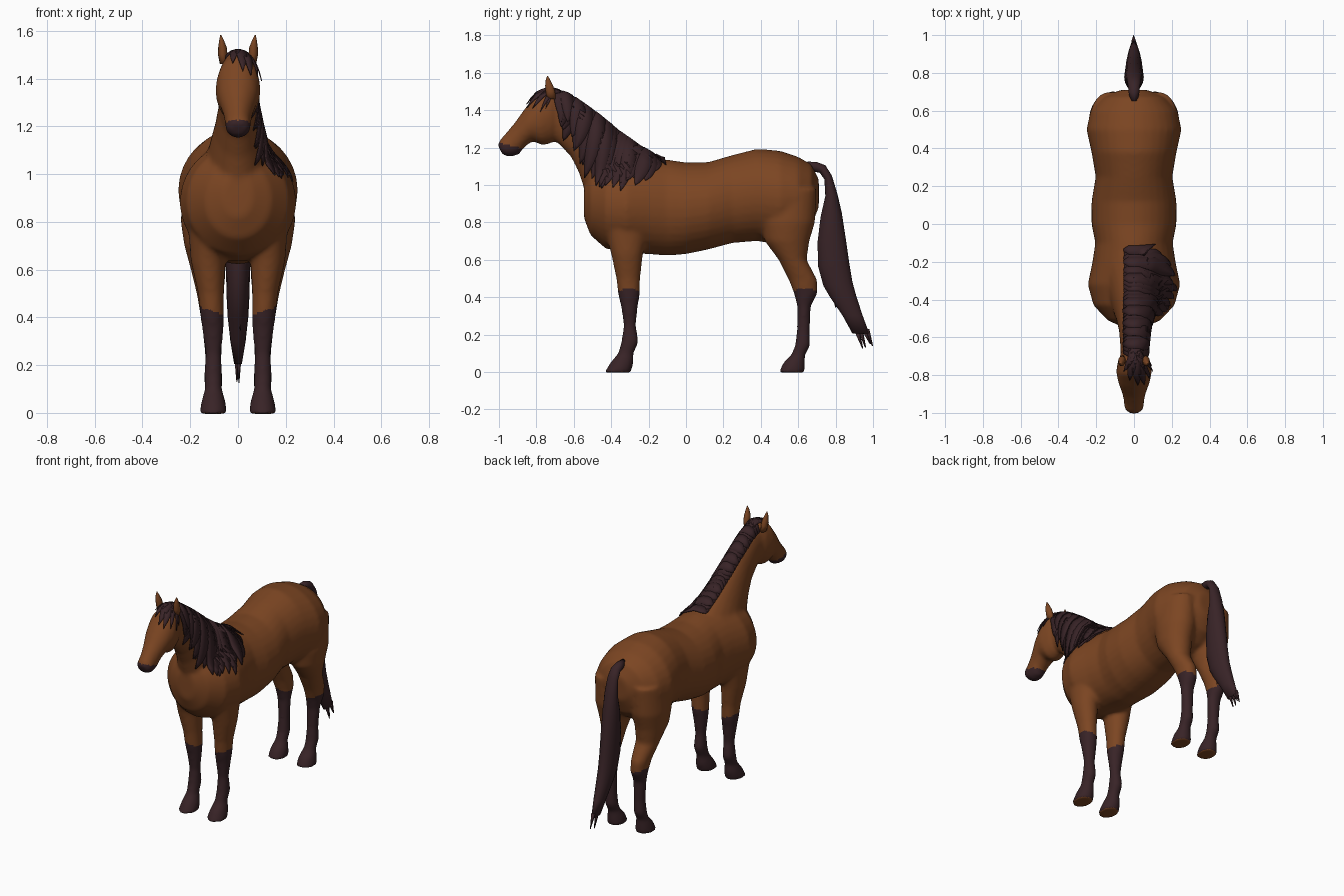
import bpy, bmesh, math, random
from mathutils import Vector
from mathutils.bvhtree import BVHTree

random.seed(4)
if "Cube" in bpy.data.objects:
    bpy.data.objects.remove(bpy.data.objects["Cube"])


def material(name, rgb):
    m = bpy.data.materials.new(name)
    m.use_nodes = True
    m.diffuse_color = (*rgb, 1)
    m.node_tree.nodes["Principled BSDF"].inputs["Base Color"].default_value = (*rgb, 1)
    m.node_tree.nodes["Principled BSDF"].inputs["Roughness"].default_value = 0.8
    return m


COAT = material("bay coat", (0.2, 0.06, 0.016))
DARK = material("dark points", (0.04, 0.017, 0.02))


def make_object(name, bm, *mats):
    bmesh.ops.recalc_face_normals(bm, faces=bm.faces)
    mesh = bpy.data.meshes.new(name)
    bm.to_mesh(mesh)
    bm.free()
    obj = bpy.data.objects.new(name, mesh)
    bpy.context.collection.objects.link(obj)
    for m in mats:
        mesh.materials.append(m)
    mesh.shade_smooth()
    return obj


def loft(bm, stations, sides=24, side=1):
    """Skin ellipses; each spans two (y, z) points, with a half width and centre x."""
    rings = []
    for ya, za, yb, zb, w, x in stations:
        a, b = Vector((side * x, ya, za)), Vector((side * x, yb, zb))
        mid, half = (a + b) / 2, (a - b) / 2
        ring = []
        for i in range(sides):
            t = math.tau * i / sides
            ring.append(bm.verts.new(mid + half * math.cos(t) + Vector((w * math.sin(t), 0, 0))))
        rings.append(ring)
    for r, s in zip(rings, rings[1:]):
        for i in range(sides):
            j = (i + 1) % sides
            bm.faces.new((r[i], r[j], s[j], s[i]))
    bm.faces.new(rings[0])
    bm.faces.new(rings[-1])


# Torso: y, bottom z, top z, half width
torso = [(-.545, .82, 1.0, .06), (-.51, .73, 1.06, .14), (-.43, .66, 1.11, .215),
         (-.32, .635, 1.13, .245), (-.2, .63, 1.14, .22), (-.1, .622, 1.135, .205),
         (0, .63, 1.12, .225), (.12, .655, 1.122, .225), (.25, .69, 1.16, .203),
         (.38, .7, 1.193, .225), (.5, .68, 1.183, .252), (.6, .72, 1.15, .23),
         (.67, .78, 1.11, .17), (.71, .88, 1.03, .07)]
# Neck and head: upper point, lower point, half width
neck = [(-.1, 1.12, -.5, .82, .17), (-.24, 1.2, -.545, .98, .125), (-.38, 1.3, -.575, 1.07, .098),
        (-.5, 1.395, -.615, 1.15, .08), (-.62, 1.48, -.68, 1.22, .072), (-.7, 1.51, -.74, 1.25, .07)]
head = [(-.66, 1.48, -.67, 1.28, .055), (-.73, 1.52, -.715, 1.225, .085), (-.8, 1.49, -.765, 1.21, .095),
        (-.86, 1.41, -.82, 1.235, .083), (-.92, 1.327, -.865, 1.2, .063), (-.965, 1.275, -.895, 1.16, .054),
        (-.995, 1.24, -.94, 1.15, .053), (-1.007, 1.215, -.98, 1.16, .036)]
# Legs: z, front y, back y, half width, centre x
front_leg = [(.85, -.46, -.18, .085, .13), (.63, -.4, -.23, .072, .125), (.5, -.373, -.245, .054, .113),
             (.41, -.362, -.247, .05, .108), (.35, -.347, -.258, .045, .105), (.25, -.333, -.268, .033, .103),
             (.16, -.346, -.253, .038, .104), (.1, -.363, -.28, .036, .103), (.05, -.405, -.28, .05, .103),
             (-.004, -.437, -.295, .059, .103)]
hind_leg = [(.98, .42, .7, .1, .13), (.8, .4, .69, .11, .13), (.7, .42, .66, .095, .13),
            (.6, .495, .645, .073, .125), (.49, .55, .703, .056, .115), (.42, .577, .704, .05, .11),
            (.35, .595, .667, .042, .106), (.22, .593, .662, .035, .103), (.14, .582, .664, .039, .104),
            (.09, .562, .637, .037, .103), (.05, .52, .637, .05, .103), (-.004, .495, .635, .058, .103)]

bm = bmesh.new()
loft(bm, [(y, hi, y, lo, w, 0) for y, lo, hi, w in torso], 32)
loft(bm, [(*s, 0) for s in neck])
loft(bm, [(*s, 0) for s in head])
for side in (-1, 1):
    for leg in (front_leg, hind_leg):
        loft(bm, [(a, z, b, z, w, x) for z, a, b, w, x in leg], 24, side)
body = make_object("body", bm)

# Fuse the overlapping masses into one smooth skin
fuse = body.modifiers.new("fuse", "REMESH")
fuse.mode, fuse.voxel_size = "VOXEL", 0.011
relax = body.modifiers.new("relax", "SMOOTH")
relax.factor, relax.iterations = 0.5, 9
graph = bpy.context.evaluated_depsgraph_get()
skin = bpy.data.meshes.new_from_object(body.evaluated_get(graph))
body.modifiers.clear()
body.data = skin
skin.name = "body"
skin.materials.clear()
skin.materials.append(COAT)
skin.materials.append(DARK)
skin.shade_smooth()

# Dark stockings with bare soles, and dark muzzle
for f in skin.polygons:
    x, y, z = f.center
    stocking = z < .395 + .3 * abs(x) and not (z < .02 and f.normal.z < -.8)
    muzzle = y < -.86 and z < 1.2 - .25 * (y + .9)
    f.material_index = int(stocking or muzzle)

# Ears
for side, label in ((1, "left"), (-1, "right")):
    bm = bmesh.new()
    loft(bm, [(-.745, 1.46, -.695, 1.46, .016, .06), (-.75, 1.5, -.70, 1.5, .02, .064),
              (-.753, 1.53, -.71, 1.53, .018, .065), (-.75, 1.56, -.725, 1.56, .01, .069),
              (-.742, 1.583, -.738, 1.583, .002, .072)], 12, side)
    make_object(label + "_ear", bm, COAT)

# Hair helpers: ribbons laid over the skin
tree = BVHTree.FromPolygons([v.co for v in skin.vertices], [p.vertices[:] for p in skin.polygons])


def cast(origin, direction, lift):
    hit, normal, _, _ = tree.ray_cast(Vector(origin), Vector(direction))
    return None if hit is None else hit + normal * lift


def rest(point, lift):
    hit, normal, _, _ = tree.find_nearest(Vector(point))
    return hit + normal * lift


def ribbon(bm, rows):
    verts = [[bm.verts.new(p) for p in row] for row in rows]
    for r, s in zip(verts, verts[1:]):
        for i in range(len(r) - 1):
            bm.faces.new((r[i], r[i + 1], s[i + 1], s[i]))


def hair_object(name, bm):
    obj = make_object(name, bm, DARK)
    obj.modifiers.new("thickness", "SOLIDIFY").thickness = 0.004
    return obj


# Mane: locks cross the crest and fall on the left; crest y, tip y, tip z
fall = [(-.68, -.655, 1.36), (-.6, -.645, 1.27), (-.5, -.57, 1.13), (-.42, -.49, .98),
        (-.3, -.38, .98), (-.2, -.25, 1.01), (-.13, -.14, 1.11)]


def tip_at(y):
    for a, b in zip(fall, fall[1:]):
        if y <= b[0]:
            t = (y - a[0]) / (b[0] - a[0])
            return [a[i] + (b[i] - a[i]) * t for i in (1, 2)]
    return fall[-1][1:]


bm = bmesh.new()
LOCKS, STEPS = 26, 9
for k in range(LOCKS):
    y = -.68 + .54 * k / (LOCKS - 1)
    ty, tz = tip_at(y)
    ty += random.uniform(-.02, .02)
    tz += random.uniform(-.03, .04)
    lift = random.uniform(.008, .014)
    top = cast((0, y, 2), (0, 0, -1), 0).z
    rows = []
    for x in (-.05, -.025, 0, .025):
        w = .008 if x == -.05 else .026
        rows.append([cast((x, y + e * w, 2), (0, 0, -1), lift) or rest((x, y + e * w, top), lift)
                     for e in (-1, 0, 1)])
    for s in range(1, STEPS + 1):
        t = s / STEPS
        w = .042 * (1 - t ** 3) + .001
        row = []
        for e in (-1, 0, 1):
            py = y + (ty - y) * t + e * w * .8
            pz = top - .02 + (tz - top + .02) * t - e * w * .6
            row.append(cast((1, py, pz), (-1, 0, 0), lift) or rest((.05, py, pz), lift))
        rows.append(row)
    ribbon(bm, rows)
hair_object("mane", bm)

# Forelock: locks spread forward from the poll
bm = bmesh.new()
for tip in ((-.05, -.78, 1.48), (-.02, -.82, 1.46), (.02, -.85, 1.43), (.05, -.845, 1.41),
            (.085, -.82, 1.41), (.1, -.78, 1.39), (.1, -.75, 1.41)):
    start, tip = Vector((tip[0] * .3, -.67, 1.52)), Vector(tip)
    across = (tip - start).cross(Vector((0, -.3, 1))).normalized()
    rows = []
    for s in range(7):
        t = s / 6
        w = .026 * (1 - t ** 3) + .001
        mid = start.lerp(tip, t) + Vector((0, 0, .03 * math.sin(math.pi * t)))
        rows.append([rest(mid + across * e * w, .012) for e in (-1, 0, 1)])
    ribbon(bm, rows)
hair_object("forelock", bm)

# Tail with loose strand ends
bm = bmesh.new()
tail = [(.65, 1.125, .66, 1.07, .02), (.7, 1.122, .69, 1.07, .028), (.745, 1.105, .715, 1.065, .032),
        (.78, 1.05, .74, 1.03, .036), (.81, .95, .745, .94, .043), (.833, .85, .72, .83, .05),
        (.853, .72, .704, .7, .052), (.873, .58, .705, .57, .05), (.89, .48, .735, .46, .047),
        (.912, .4, .77, .4, .043), (.945, .3, .838, .3, .032), (.98, .205, .89, .205, .016)]
loft(bm, [(*s, 0) for s in tail], 16)
for y0, z0, y1, z1, x in ((.91, .23, .945, .125, .004), (.93, .23, .96, .13, -.005), (.95, .23, .985, .15, .003),
                          (.965, .23, .997, .14, -.002), (.8, .42, .8, .345, .01)):
    loft(bm, [(y0 - .015, z0, y0 + .015, z0, .012, x), (y1 - .003, z1, y1 + .003, z1, .002, x)], 6)
make_object("tail", bm, DARK)
